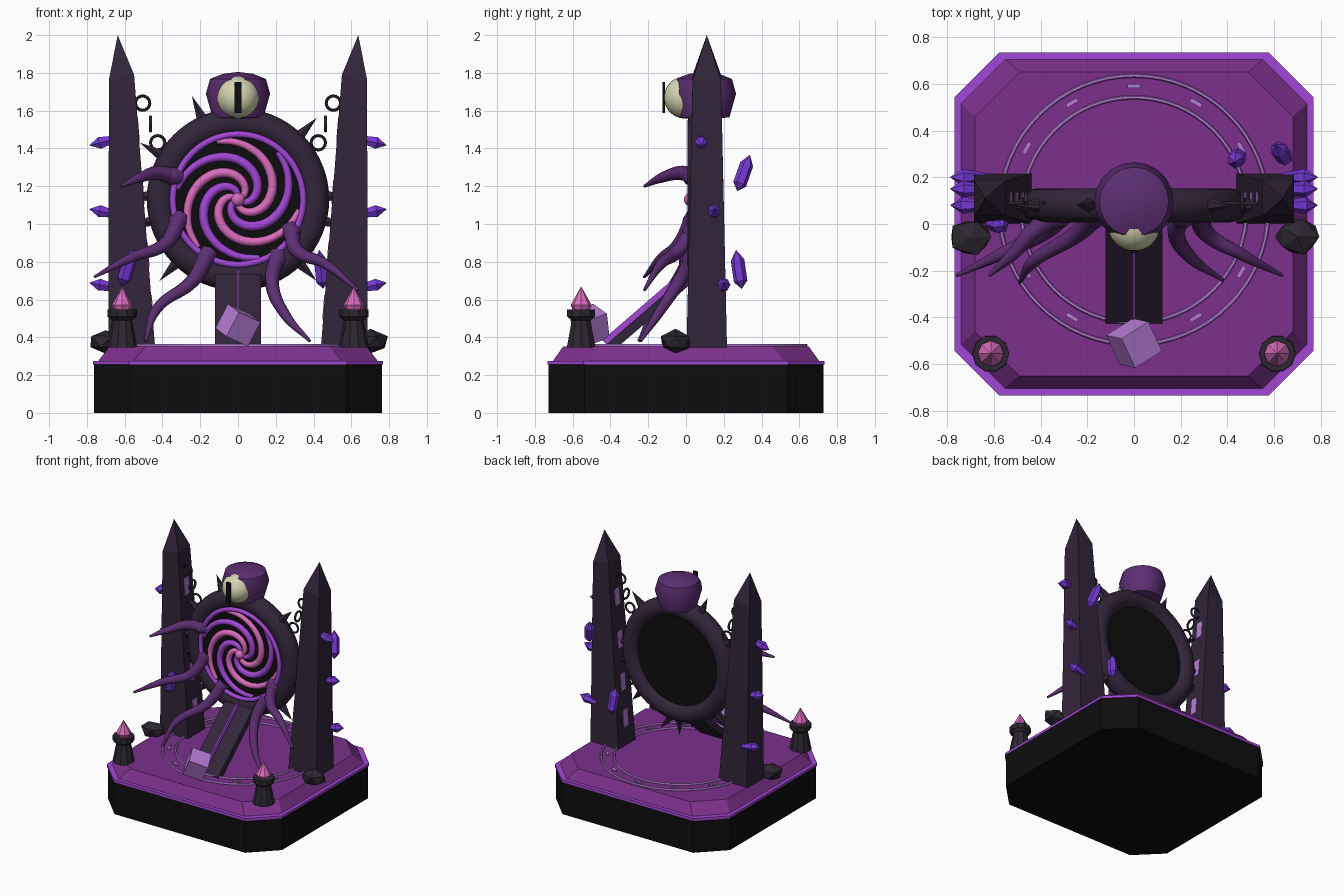
import bpy, bmesh, math, random
from mathutils import Vector, Matrix

if "Cube" in bpy.data.objects:
    bpy.data.objects.remove(bpy.data.objects["Cube"])

random.seed(4)


def lin(c):
    c /= 255
    return c / 12.92 if c < 0.04045 else ((c + 0.055) / 1.055) ** 2.4


def material(name, *rgb):
    m = bpy.data.materials.new(name)
    m.diffuse_color = (*[lin(c) for c in rgb], 1)
    m.use_nodes = True
    m.node_tree.nodes["Principled BSDF"].inputs["Base Color"].default_value = m.diffuse_color
    return m


BLACK = material("black", 13, 13, 13)
STONE = material("dark stone", 50, 37, 58)
ROCK = material("charcoal rock", 45, 39, 49)
PLUM = material("plum", 124, 48, 140)
PURPLE = material("bright purple", 163, 70, 214)
PINK = material("pink", 220, 108, 190)
FLESH = material("flesh purple", 92, 46, 114)
VIOLET = material("violet crystal", 116, 55, 212)
LILAC = material("lilac", 184, 124, 216)
CREAM = material("cream", 214, 214, 178)


def smooth(o, angle=40):
    bpy.ops.object.select_all(action='DESELECT')
    o.select_set(True)
    bpy.context.view_layer.objects.active = o
    bpy.ops.object.shade_smooth_by_angle(angle=math.radians(angle))


def add(name, bm, mat, matrix=None):
    if matrix:
        bm.transform(matrix)
    bmesh.ops.recalc_face_normals(bm, faces=bm.faces)
    me = bpy.data.meshes.new(name)
    bm.to_mesh(me)
    bm.free()
    me.materials.append(mat)
    o = bpy.data.objects.new(name, me)
    bpy.context.collection.objects.link(o)
    return o


def loft(name, loops, mat, matrix=None):
    """Skin equal-length point loops and cap both ends."""
    bm = bmesh.new()
    rows = [[bm.verts.new(p) for p in loop] for loop in loops]
    n = len(rows[0])
    for a, b in zip(rows, rows[1:]):
        for i in range(n):
            j = (i + 1) % n
            bm.faces.new((a[i], a[j], b[j], b[i]))
    bm.faces.new(rows[0])
    bm.faces.new(rows[-1])
    bmesh.ops.remove_doubles(bm, verts=bm.verts, dist=1e-5)
    return add(name, bm, mat, matrix)


def lathe(name, profile, sides, mat, matrix=None):
    loops = [[(max(r, 1e-7) * math.cos(2 * math.pi * i / sides),
               max(r, 1e-7) * math.sin(2 * math.pi * i / sides), z)
              for i in range(sides)] for r, z in profile]
    return loft(name, loops, mat, matrix)


def ring(name, major, minor, mat, matrix, n=64, m=12):
    bm = bmesh.new()
    v = [[bm.verts.new(((major + minor * math.cos(2 * math.pi * j / m)) * math.cos(2 * math.pi * i / n),
                        (major + minor * math.cos(2 * math.pi * j / m)) * math.sin(2 * math.pi * i / n),
                        minor * math.sin(2 * math.pi * j / m))) for j in range(m)] for i in range(n)]
    for i in range(n):
        for j in range(m):
            k, l = (i + 1) % n, (j + 1) % m
            bm.faces.new((v[i][j], v[k][j], v[k][l], v[i][l]))
    o = add(name, bm, mat, matrix)
    smooth(o, 60)
    return o


def box(name, size, mat, matrix):
    bm = bmesh.new()
    bmesh.ops.create_cube(bm, size=1)
    bm.transform(Matrix.Diagonal((*size, 1)))
    return add(name, bm, mat, matrix)


def tube(name, pts, radii, mat, res=6):
    cu = bpy.data.curves.new(name, 'CURVE')
    cu.dimensions = '3D'
    cu.bevel_depth, cu.bevel_resolution, cu.resolution_u = 1, 2, res
    cu.use_fill_caps = True
    s = cu.splines.new('BEZIER')
    s.bezier_points.add(len(pts) - 1)
    for b, p, r in zip(s.bezier_points, pts, radii):
        b.co, b.radius = p, r
        b.handle_left_type = b.handle_right_type = 'AUTO'
    cu.materials.append(mat)
    o = bpy.data.objects.new(name, cu)
    bpy.context.collection.objects.link(o)
    bpy.ops.object.select_all(action='DESELECT')
    o.select_set(True)
    bpy.context.view_layer.objects.active = o
    bpy.ops.object.convert(target='MESH')
    o = bpy.context.object
    smooth(o, 60)
    return o


def at(x, y, z):
    return Matrix.Translation((x, y, z))


def aim(loc, direction):
    return at(*loc) @ Vector(direction).to_track_quat('Z', 'Y').to_matrix().to_4x4()


def rot(deg, axis):
    return Matrix.Rotation(math.radians(deg), 4, axis)


# Chamfered platform tiers
def tier(name, levels, mat):
    loops = []
    for hx, hy, z in levels:
        c = 0.19
        q = [(hx, hy - c), (hx - c, hy)]
        loops.append([(x, y, z) for x, y in q + [(-a, b) for a, b in q[::-1]]
                      + [(-a, -b) for a, b in q] + [(a, -b) for a, b in q[::-1]]])
    loft(name, loops, mat)


tier("base_block", [(0.762, 0.727, 0), (0.762, 0.727, 0.255)], BLACK)
tier("base_trim", [(0.768, 0.733, 0.255), (0.768, 0.733, 0.275)], PURPLE)
tier("upper_platform", [(0.74, 0.705, 0.275), (0.68, 0.65, 0.352)], PLUM)

# Floor circle with dashes
for r in (0.575, 0.482):
    ring("floor_ring", r, 0.009, LILAC, at(0, 0.06, 0.358), 64, 6)
for i in range(12):
    box("floor_dash", (0.055, 0.018, 0.008), LILAC,
        at(0, 0.06, 0.356) @ rot(30 * i, 'Z') @ at(0, 0.53, 0))

# Portal: y-facing frame, backing, rim, swirl
portal = at(0, 0.08, 1.13) @ rot(90, 'X')
ring("portal_frame", 0.41, 0.073, STONE, portal, 64, 16)
lathe("portal_disc", [(0.355, -0.03), (0.355, 0.045)], 64, BLACK, portal)
ring("portal_rim", 0.345, 0.017, PURPLE, portal @ at(0, 0, 0.055), 64, 8)
for k in range(6):
    pts, rad = [], []
    for i in range(13):
        t = i / 12
        r = 0.02 + 0.31 * t
        a = math.radians(110 - 60 * k - 205 * (1 - t))
        pts.append((r * math.cos(a), 0.034, 1.13 + r * math.sin(a)))
        rad.append(0.012 + 0.013 * math.sin(math.pi * min(1, 0.1 + t * 0.8)))
    tube("portal_swirl_arm", pts, rad, PURPLE if k % 2 else PINK, 4)
bm = bmesh.new()
bmesh.ops.create_uvsphere(bm, u_segments=16, v_segments=10, radius=0.036)
smooth(add("swirl_core", bm, PINK, at(0, 0.025, 1.13)))
for d in (114, 46, 2, -14, -46, -90, -134, -166, 178, 150):
    a = math.radians(d)
    v = Vector((math.cos(a), 0, math.sin(a)))
    lathe("frame_spike", [(0.038, 0), (0, 0.15)], 6, STONE, aim(Vector((0, 0.08, 1.13)) + v * 0.45, v))

# Ramp with a raised centre line
slope = math.degrees(math.atan2(0.38, 0.44))
ramp = at(0, -0.19, 0.53) @ rot(slope, 'X')
box("ramp", (0.245, 0.58, 0.05), STONE, ramp)
box("ramp_centre_line", (0.012, 0.57, 0.035), PURPLE, ramp @ at(0, 0, 0.038))
box("floating_cube", (0.145, 0.145, 0.145), LILAC,
    at(0, -0.51, 0.465) @ rot(25, 'Z') @ rot(18, 'X') @ rot(22, 'Y'))

# Pillars, chains, rune plates, rocks and braziers on both sides
for s in (-1, 1):
    loops = [[(s * (cx + i * w), 0.11 + j * d, z + i * dz) for i, j in ((-1, -1), (1, -1), (1, 1), (-1, 1))]
             for cx, w, d, z, dz in ((0.562, 0.123, 0.107, 0.345, 0),
                                     (0.617, 0.067, 0.075, 1.775, -0.015),
                                     (0.637, 1e-7, 1e-7, 2, 0))]
    loft("pillar", loops, STONE)
    for x, z, turn in ((0.505, 1.64, 0), (0.463, 1.53, 90), (0.425, 1.43, 0)):
        ring("chain_link", 0.038, 0.008, ROCK, at(s * x, 0.09, z) @ rot(turn, 'Z') @ rot(90, 'X'), 16, 6)
    for z in (0.56, 0.84, 1.17, 1.5):
        inner = 0.439 + (z - 0.345) * 0.0785
        box("rune_plate", (0.009, 0.055, 0.13), LILAC, at(s * inner, 0.11, z) @ rot(s * 4.5, 'Y'))
    bm = bmesh.new()
    bmesh.ops.create_icosphere(bm, subdivisions=1, radius=1)
    for v in bm.verts:
        v.co *= random.uniform(0.88, 1.1)
    add("rock", bm, ROCK, at(s * 0.7, -0.055, 0.375) @ Matrix.Diagonal((0.1, 0.085, 0.066, 1)))
    spot = at(s * 0.613, -0.555, 0)
    lathe("brazier", [(0.08, 0.345), (0.052, 0.49), (0.078, 0.51), (0.078, 0.548)], 10, ROCK, spot)
    lathe("brazier_flame", [(0.042, 0.54), (0.056, 0.57), (0, 0.67)], 8, PINK, spot)

    # Crystals growing outward
    for y, z, up in ((0.08, 1.44, 0.25), (0.15, 1.06, 0.2), (0.2, 0.67, 0.2)):
        lathe("outer_crystal", [(0.02, -0.05), (0.036, 0.045), (0, 0.1)], 6, VIOLET,
              aim((s * 0.69, y, z), (s, 0, -up if y > 0.1 and z < 0 else -up * (y < 0.1) + up * (y > 0.1))))

# Loose long crystals near the pillars
for loc, d in (((-0.585, 0.0, 0.77), (0.3, -0.1, 1)), ((0.44, 0.28, 0.76), (-0.1, -0.15, 1)),
               ((0.63, 0.305, 1.27), (-0.25, 0.35, 1))):
    lathe("long_crystal", [(0, -0.105), (0.036, -0.065), (0.036, 0.05), (0, 0.105)], 6, VIOLET, aim(loc, d))

# Tentacles reaching from the frame
RADII = (0.046, 0.038, 0.027, 0.008)
for path in ([(-0.33, 0.04, 1.25), (-0.43, -0.03, 1.27), (-0.52, -0.13, 1.245), (-0.62, -0.22, 1.2)],
             [(-0.31, 0.04, 1.03), (-0.38, -0.03, 0.9), (-0.57, -0.13, 0.82), (-0.76, -0.22, 0.72)],
             [(-0.16, 0.04, 0.84), (-0.24, -0.04, 0.7), (-0.43, -0.16, 0.55), (-0.49, -0.25, 0.38)],
             [(0.28, 0.04, 0.97), (0.31, -0.04, 0.86), (0.46, -0.13, 0.79), (0.635, -0.22, 0.65)],
             [(0.21, 0.04, 0.83), (0.18, -0.04, 0.69), (0.25, -0.15, 0.52), (0.38, -0.24, 0.38)]):
    tube("tentacle", path, RADII, FLESH, 8)
    p, q = Vector(path[0]), Vector(path[1])
    smooth(lathe("tentacle_root", [(0.046, -0.02), (0.05, 0.03), (0.04, 0.05)], 12, FLESH, aim(p, q - p)))

# Watching eye on top
smooth(lathe("eye_hood", [(0, 1.805), (0.08, 1.795), (0.148, 1.768), (0.17, 1.69), (0.135, 1.565), (0, 1.55)],
             20, FLESH, at(0, 0.095, 0)), 50)
bm = bmesh.new()
bmesh.ops.create_uvsphere(bm, u_segments=24, v_segments=14, radius=0.112)
smooth(add("eyeball", bm, CREAM, at(0, -0.005, 1.67)))
box("pupil", (0.036, 0.012, 0.165), BLACK, at(0, -0.118, 1.67))
